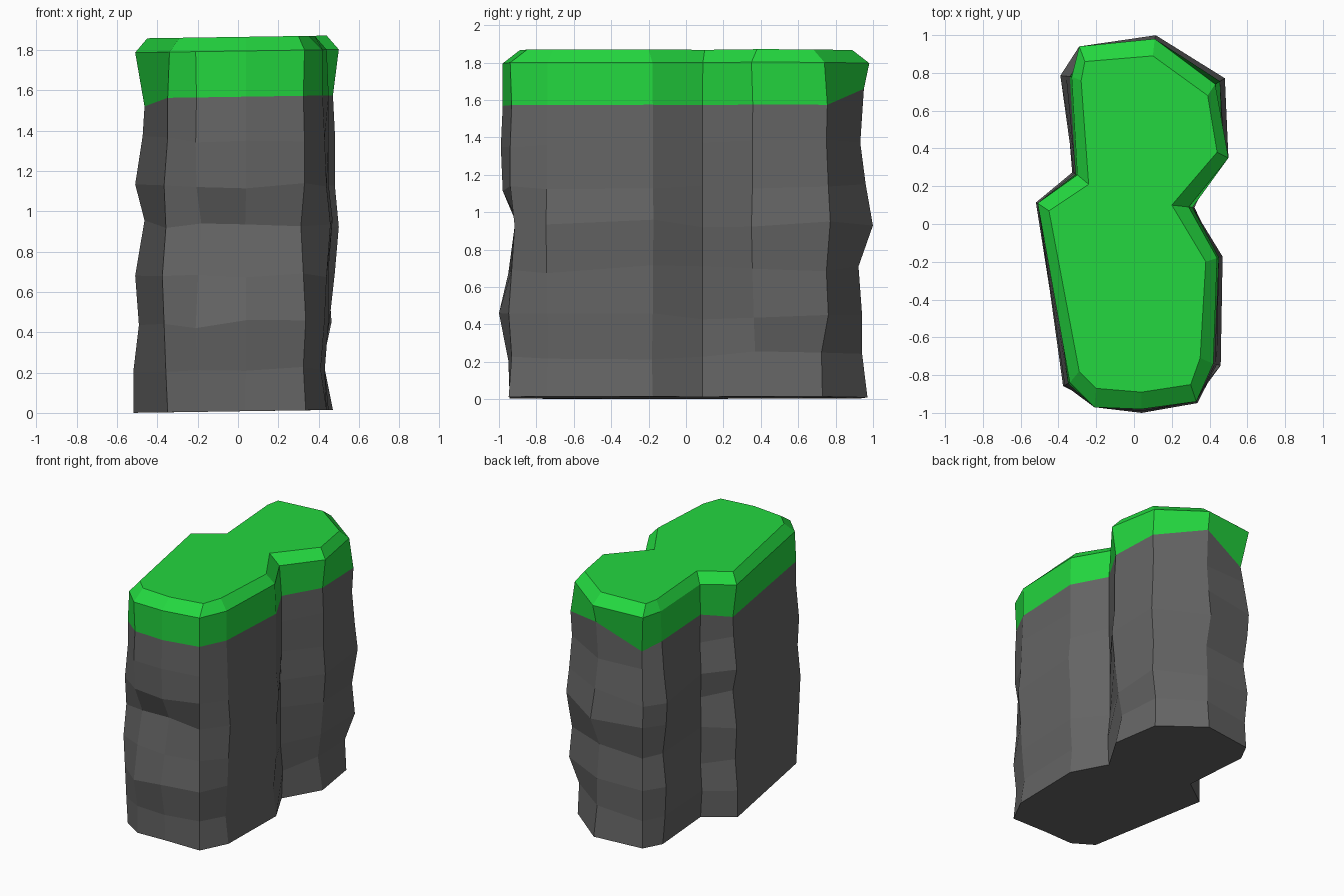
import bpy
import bmesh
import random
from mathutils import Vector

random.seed(4)
cube = bpy.data.objects.get("Cube")
if cube:
    bpy.data.objects.remove(cube, do_unlink=True)


def make_material(name, color):
    mat = bpy.data.materials.new(name)
    mat.use_nodes = True
    mat.diffuse_color = color
    bsdf = mat.node_tree.nodes["Principled BSDF"]
    bsdf.inputs["Base Color"].default_value = color
    bsdf.inputs["Roughness"].default_value = 0.9
    return mat


grass = make_material("grass green", (0.017, 0.68, 0.05, 1))
stone = make_material("stone grey", (0.13, 0.13, 0.13, 1))

# Cliff outline at the grass lip and at the flat top, in hundredths
lip = [(-21, -97), (4, -98), (33, -94), (42, -74), (44, -18), (29, 9), (50, 35),
       (43, 74), (11, 98), (-29, 94), (-33, 78), (-30, 26), (-51, 11), (-34, -84)]
crown = [(-20, -87), (4, -89), (30, -85), (35, -71), (38, -20), (20, 10), (44, 38),
         (39, 68), (10, 89), (-26, 86), (-28, 76), (-24, 21), (-45, 7), (-29, -78)]

# How far each column of rock bulges out at each level, in hundredths
levels = [0, 0.22, 0.43, 0.68, 0.93, 1.12, 1.35, 1.56]
bulges = [
    (-3, -3, 0, -3, -7, -1, 0, -1),
    (-4, -3, 2, -3, -9, 0, 1, 0),
    (1, -1, 1, -1, -3, 0, 0, -1),
    (2, -1, 1, 2, 4, 2, 1, 0),
    (1, -1, 1, 1, 3, 1, 1, 1),
    (2, 3, 1, 1, 1, 2, 2, 2),
    (-3, -8, -5, -2, 0, -2, -2, -3),
    (-2, -3, 4, 2, 6, 4, 2, 3),
    (-1, -4, -4, -6, 2, -2, -5, -3),
    (-2, -3, -1, -4, -1, 0, -4, -6),
    (2, 4, 5, 2, 5, 6, 3, 1),
    (1, 3, 1, 2, 1, 2, 0, 1),
    (1, 1, -2, 0, -5, 0, -4, -5),
    (1, 2, 3, 4, 2, 3, 1, 1),
]
# Uneven lower edge of the grass
edge_shift = {8: 0.09, 9: -0.06, 12: -0.04}


def flat_ring(points, z):
    return [Vector((x / 100, y / 100, z + 0.015 * x / 100)) for x, y in points]


def outward(ring, i):
    """Horizontal direction pointing out of the outline at a corner."""
    before = (ring[i] - ring[i - 1]).normalized()
    after = (ring[(i + 1) % len(ring)] - ring[i]).normalized()
    along = before + after
    return Vector((along.y, -along.x, 0)).normalized()


def rock_ring(level):
    base = flat_ring(lip, levels[level] + 0.008)
    ring = []
    for i, point in enumerate(base):
        p = point + outward(base, i) * bulges[i][level] / 100
        if level == len(levels) - 1:
            p.z += edge_shift.get(i, 0)
        elif level > 0:
            p.z += random.uniform(-0.025, 0.025)
        ring.append(p)
    return ring


def loft(name, rings, mat, cap_bottom=False, cap_top=False):
    bm = bmesh.new()
    loops = [[bm.verts.new(p) for p in ring] for ring in rings]
    for low, high in zip(loops, loops[1:]):
        for i in range(len(low)):
            j = (i + 1) % len(low)
            bm.faces.new((low[i], low[j], high[j], high[i]))
    if cap_bottom:
        bm.faces.new(loops[0][::-1])
    if cap_top:
        bm.faces.new(loops[-1])
    mesh = bpy.data.meshes.new(name)
    bm.to_mesh(mesh)
    bm.free()
    mesh.materials.append(mat)
    obj = bpy.data.objects.new(name, mesh)
    bpy.context.collection.objects.link(obj)
    return obj


# Rock walls with the underside
rock_rings = [rock_ring(level) for level in range(len(levels))]
loft("cliff_rock", rock_rings, stone, cap_bottom=True)

# Grass skirt, bevelled lip and flat top
loft("grass_cap", [rock_rings[-1], flat_ring(lip, 1.795), flat_ring(crown, 1.865)],
     grass, cap_top=True)
